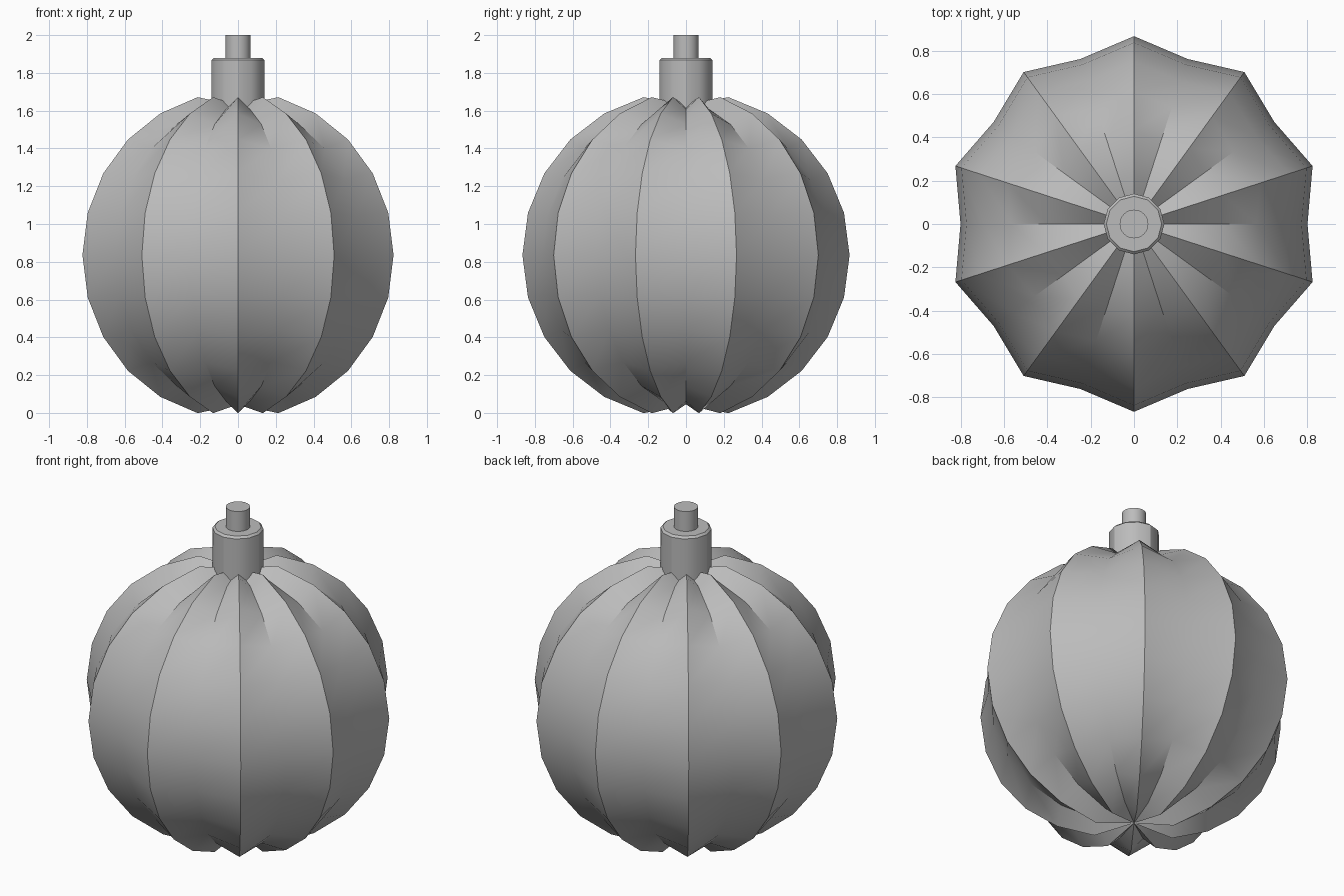
import bpy
import bmesh
from math import sin, cos, pi, radians

cube = bpy.data.objects.get("Cube")
if cube:
    bpy.data.objects.remove(cube, do_unlink=True)

grey = bpy.data.materials.new("plain grey")
grey.use_nodes = True
colour = (0.5, 0.5, 0.5, 1)
grey.diffuse_color = colour
grey.node_tree.nodes["Principled BSDF"].inputs["Base Color"].default_value = colour


def finish(obj):
    """Give the part its colour and smooth shading with sharp creases."""
    obj.data.materials.append(grey)
    bpy.ops.object.select_all(action='DESELECT')
    obj.select_set(True)
    bpy.context.view_layer.objects.active = obj
    bpy.ops.object.shade_smooth_by_angle(angle=radians(30))


def cylinder(name, radius, bottom, top, sides, bevel=0):
    bpy.ops.mesh.primitive_cylinder_add(
        vertices=sides, radius=radius, depth=top - bottom,
        location=(0, 0, (top + bottom) / 2))
    obj = bpy.context.object
    obj.name = name
    if bevel:
        bm = bmesh.new()
        bm.from_mesh(obj.data)
        rim = [e for e in bm.edges if all(v.co.z > 0 for v in e.verts)]
        bmesh.ops.bevel(bm, geom=rim, offset=bevel, segments=1,
                        affect='EDGES')
        bm.to_mesh(obj.data)
        bm.free()
    finish(obj)


# Fluted ball: alternating ridges and valleys, dimpled at both poles
RIDGES, RINGS = 10, 12
RIDGE_R, VALLEY_R, POLE_R = 0.866, 0.8, 0.79
CENTRE = 0.835
sides = RIDGES * 2

bm = bmesh.new()
rings = []
for i in range(1, RINGS):
    lat = -pi / 2 + pi * i / RINGS
    ring = []
    for j in range(sides):
        lon = pi / 2 + 2 * pi * j / sides
        r = VALLEY_R if j % 2 else RIDGE_R
        ring.append(bm.verts.new((r * cos(lat) * cos(lon),
                                  r * cos(lat) * sin(lon),
                                  CENTRE + r * sin(lat))))
    rings.append(ring)
low = bm.verts.new((0, 0, CENTRE - POLE_R))
high = bm.verts.new((0, 0, CENTRE + POLE_R))
for j in range(sides):
    k = (j + 1) % sides
    for a, b in zip(rings, rings[1:]):
        bm.faces.new((a[j], a[k], b[k], b[j]))
    bm.faces.new((low, rings[0][k], rings[0][j]))
    bm.faces.new((high, rings[-1][j], rings[-1][k]))
bmesh.ops.recalc_face_normals(bm, faces=bm.faces)
mesh = bpy.data.meshes.new("fluted_ball")
bm.to_mesh(mesh)
bm.free()
ball = bpy.data.objects.new("fluted_ball", mesh)
bpy.context.collection.objects.link(ball)
finish(ball)

# Collar and hanging stub on top
cylinder("collar", 0.14, 1.55, 1.88, 12, bevel=0.012)
cylinder("top_stub", 0.066, 1.86, 2.0, 32)
